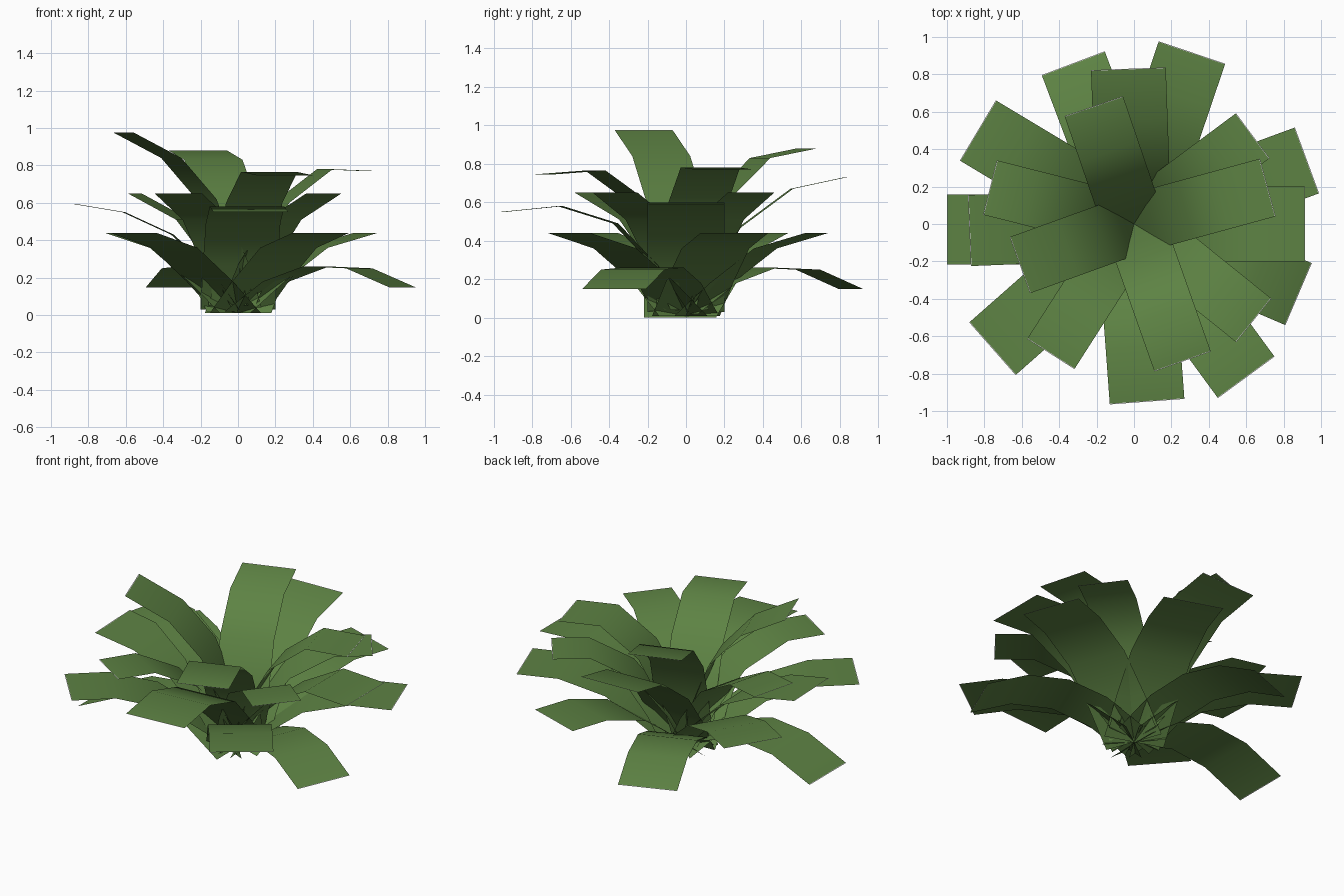
import bpy, bmesh, math


def material(name, rgb):
    m = bpy.data.materials.new(name)
    m.diffuse_color = (*rgb, 1)
    return m


green = material("leaf green", (0.11, 0.225, 0.057))
pale = material("pale tip edge", (0.75, 0.75, 0.75))
EDGE = 0.004  # width of the pale line at each leaf tip


def leaf(name, tip, width, profile, y0=0.0):
    """Flat strip from the centre to the tip (x, y), following (radius, height) points."""
    dx, dy = tip[0], tip[1] - y0
    r = math.hypot(dx, dy)
    c, s = dx / r, dy / r
    k = r / profile[-1][0]
    h = width / 2
    pts = [(d * k, z) for d, z in profile]
    # split the last segment just before the tip
    (d0, z0), (d1, z1) = pts[-2:]
    t = 1 - EDGE / (d1 - d0)
    pts.insert(-1, (d0 + (d1 - d0) * t, z0 + (z1 - z0) * t))
    bm = bmesh.new()
    rows = [[bm.verts.new((c * d - s * w, y0 + s * d + c * w, z)) for w in (-h, h)]
            for d, z in pts]
    for a, b in zip(rows, rows[1:]):
        f = bm.faces.new((a[0], b[0], b[1], a[1]))
        f.smooth = True
    f.material_index = 1
    me = bpy.data.meshes.new(name)
    bm.to_mesh(me)
    bm.free()
    me.materials.append(green)
    me.materials.append(pale)
    bpy.context.collection.objects.link(bpy.data.objects.new(name, me))


# drooping bottom leaves
low = [(0, 0.02), (0.22, 0.18), (0.45, 0.26), (0.70, 0.25), (0.95, 0.148)]
for i, tip in enumerate([(0.88, -0.375), (-0.325, 0.86)]):
    leaf(f"low_leaf_{i}", tip, 0.36, low)
leaf("lowest_leaf", (-1.0, -0.03), 0.375,
     [(0, 0), (0.22, 0.16), (0.47, 0.235), (0.73, 0.205), (1, 0.08)], -0.03)

# wide outer ring with level tips
outer = [(0, 0.01), (0.2, 0.18), (0.45, 0.36), (0.74, 0.44), (1, 0.44)]
for i, tip in enumerate([(0.925, 0.34), (0.31, 0.917), (-0.835, 0.5),
                         (-0.757, -0.667), (0.6, -0.82)]):
    leaf(f"outer_leaf_{i}", tip, 0.375, outer)

# four broad middle leaves, each arched differently
leaf("middle_leaf_right", (0.915, 0), 0.4,
     [(0, 0.03), (0.14, 0.24), (0.33, 0.44), (0.62, 0.6), (0.915, 0.585)])
leaf("middle_leaf_back", (-0.03, 0.83), 0.4,
     [(0, 0.03), (0.11, 0.24), (0.28, 0.47), (0.55, 0.67), (0.83, 0.73)])
leaf("middle_leaf_left", (-0.88, -0.035), 0.38,
     [(0, 0.03), (0.14, 0.23), (0.35, 0.43), (0.61, 0.55), (0.88, 0.595)])
leaf("middle_leaf_front", (0.07, -0.95), 0.4,
     [(0, 0.03), (0.16, 0.27), (0.37, 0.49), (0.66, 0.58), (0.96, 0.55)])

# upper ring with level tips
upper = [(0, 0.04), (0.12, 0.27), (0.31, 0.51), (0.58, 0.65), (0.81, 0.65)]
for i, tip in enumerate([(-0.77, 0.195), (-0.445, -0.695), (0.64, -0.515), (0.635, 0.472)]):
    leaf(f"upper_leaf_{i}", tip, 0.3, upper)

# steep crown leaves
leaf("crown_leaf_right", (0.715, 0.195), 0.32,
     [(0, 0.05), (0.09, 0.33), (0.24, 0.6), (0.48, 0.78), (0.74, 0.77)])
leaf("crown_leaf_back", (-0.215, 0.63), 0.33,
     [(0, 0.05), (0.08, 0.34), (0.2, 0.63), (0.41, 0.83), (0.67, 0.88)])
leaf("crown_leaf_left", (-0.61, -0.22), 0.32,
     [(0, 0.05), (0.07, 0.34), (0.18, 0.62), (0.38, 0.84), (0.65, 0.975)])
leaf("crown_leaf_front", (0.26, -0.735), 0.32,
     [(0, 0.05), (0.1, 0.33), (0.26, 0.6), (0.5, 0.765), (0.78, 0.745)])
